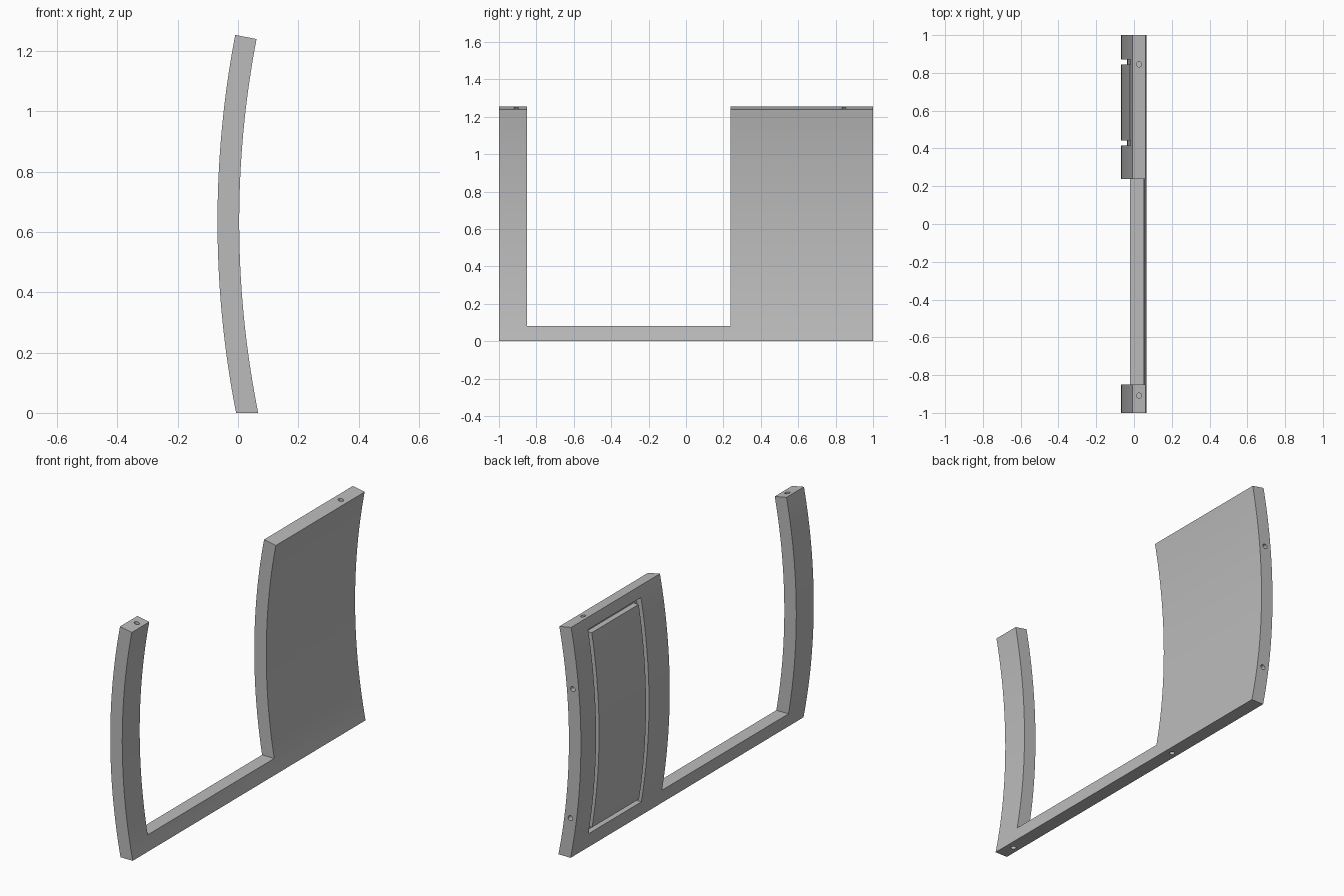
import bpy, bmesh, math
from mathutils import Vector

# Remove the default cube
cube = bpy.data.objects.get("Cube")
if cube:
    bpy.data.objects.remove(cube, do_unlink=True)

R_IN, R_OUT = 3.22, 3.292       # concave and convex radii of the shell
CX, CZ = 3.224, 0.634           # centre of curvature
GROOVE, DEPTH = 0.026, 0.03

grey = bpy.data.materials.new("warm_grey")
grey.use_nodes = True
grey.diffuse_color = (0.5, 0.5, 0.5, 1)
grey.node_tree.nodes["Principled BSDF"].inputs["Base Color"].default_value = (0.5, 0.5, 0.5, 1)


def finish(name, bm):
    bmesh.ops.recalc_face_normals(bm, faces=bm.faces[:])
    mesh = bpy.data.meshes.new(name)
    bm.to_mesh(mesh)
    bm.free()
    mesh.materials.append(grey)
    obj = bpy.data.objects.new(name, mesh)
    bpy.context.collection.objects.link(obj)
    return obj


def arc_solid(name, r_in, r_out, y0, y1, z0, z1_in, z1_out, steps=48):
    """Curved slab between two radii, extruded along y."""
    bm = bmesh.new()
    rings = []
    for k in range(steps + 1):
        t = k / steps
        ring = []
        for r, z1, y in ((r_in, z1_in, y0), (r_out, z1_out, y0),
                         (r_out, z1_out, y1), (r_in, z1_in, y1)):
            z = z0 + (z1 - z0) * t
            x = CX - math.sqrt(r * r - (z - CZ) ** 2)
            ring.append(bm.verts.new((x, y, z)))
        rings.append(ring)
    for a, b in zip(rings, rings[1:]):
        for i in range(4):
            j = (i + 1) % 4
            bm.faces.new((a[i], a[j], b[j], b[i]))
    bm.faces.new(rings[0])
    bm.faces.new(rings[-1])
    return finish(name, bm)


def box(name, lo, hi):
    bm = bmesh.new()
    bmesh.ops.create_cube(bm, size=1)
    lo, hi = Vector(lo), Vector(hi)
    for v in bm.verts:
        v.co = (lo + hi) / 2 + v.co * (hi - lo)
    return finish(name, bm)


def pin(name, centre, axis, radius=0.0135, length=0.12):
    bm = bmesh.new()
    bmesh.ops.create_cone(bm, cap_ends=True, segments=24, radius1=radius,
                          radius2=radius, depth=length)
    rot = Vector((0, 0, 1)).rotation_difference(Vector(axis))
    for v in bm.verts:
        v.co = rot @ v.co + Vector(centre)
    return finish(name, bm)


def cut(target, cutter):
    """Subtract the cutter and discard it."""
    cutter.hide_render = True
    mod = target.modifiers.new("cut", "BOOLEAN")
    mod.operation, mod.solver, mod.object = "DIFFERENCE", "EXACT", cutter
    bpy.context.view_layer.objects.active = target
    bpy.ops.object.modifier_apply(modifier=mod.name)
    bpy.data.objects.remove(cutter, do_unlink=True)


# Curved shell with a radial top edge and flat bottom
tilt = math.asin((1.24 - CZ) / R_IN)
top_out = CZ + R_OUT * math.sin(tilt)
frame = arc_solid("curved_panel_frame", R_IN, R_OUT, -1, 1, 0, 1.24, top_out)

# Large opening between the post and the wide panel
cut(frame, box("opening_cutter", (-0.5, -0.85, 0.08), (0.5, 0.237, 2)))

# Rectangular groove on the convex side of the panel
ga, gb, gz0, gz1 = 0.415, 0.87, 0.085, 1.195
groove = arc_solid("groove_cutter", R_OUT - DEPTH, R_OUT + 0.03, ga, gb, gz0, gz1, gz1)
cut(groove, box("groove_core", (-0.5, ga + GROOVE, gz0 + GROOVE),
                (0.5, gb - GROOVE, gz1 - GROOVE)))
cut(frame, groove)

# Dowel holes: top edges, bottom edge and back edge
mid = (R_IN + R_OUT) / 2
for y in (0.845, -0.908):
    cut(frame, pin("top_hole_cutter", (0.027, y, 1.247), (0, 0, 1)))
for y in (0.33, -0.908):
    cut(frame, pin("bottom_hole_cutter", (0.028, y, 0), (0, 0, 1), length=0.1))
for z in (0.215, 0.92):
    x = CX - math.sqrt(mid * mid - (z - CZ) ** 2)
    cut(frame, pin("back_hole_cutter", (x, 1, z), (0, 1, 0)))

# Smooth curve with crisp edges
bpy.ops.object.select_all(action="DESELECT")
frame.select_set(True)
bpy.context.view_layer.objects.active = frame
bpy.ops.object.shade_smooth_by_angle(angle=math.radians(30))
